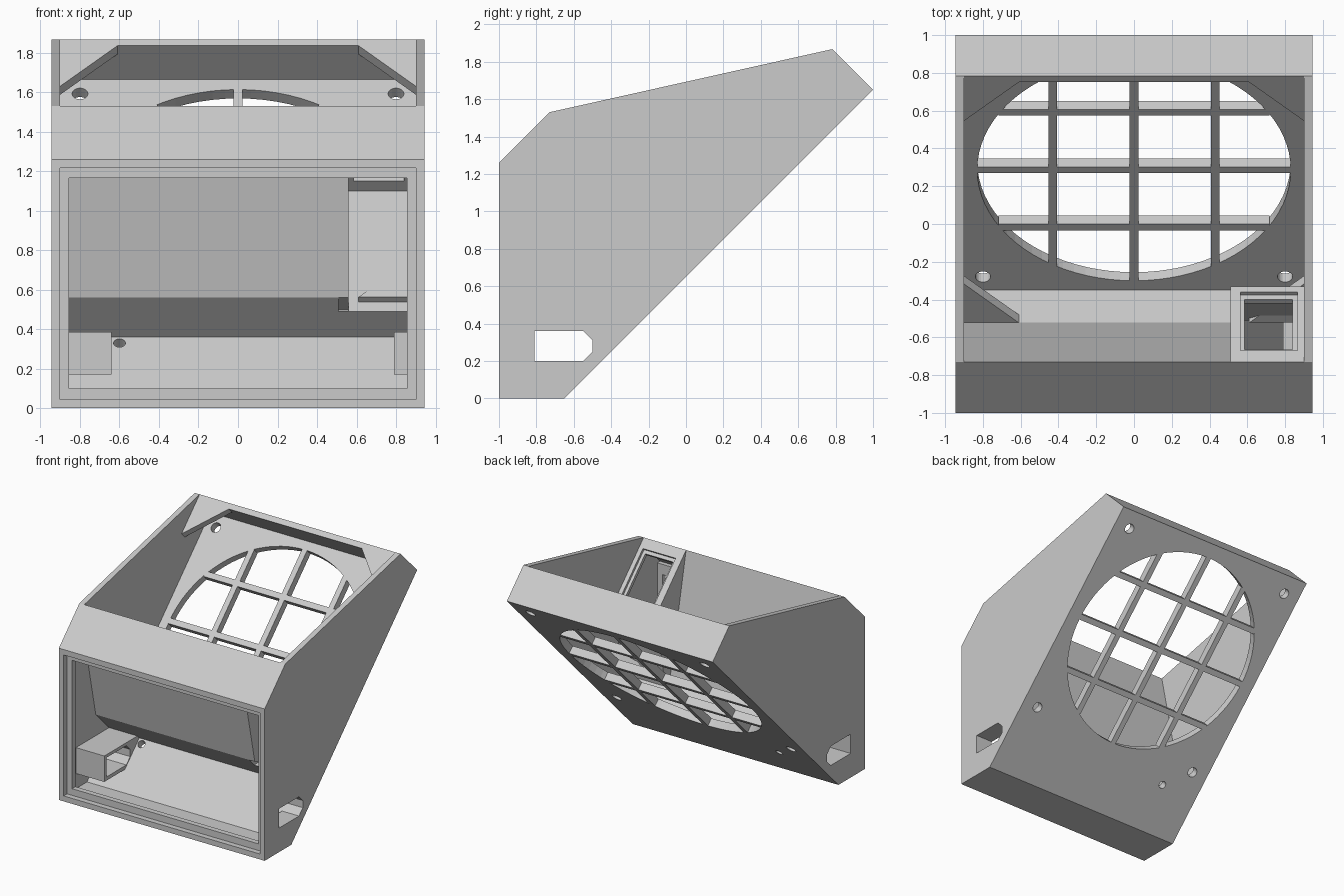
import bpy, bmesh, math

cube = bpy.data.objects.get("Cube")
if cube:
    bpy.data.objects.remove(cube, do_unlink=True)

grey = bpy.data.materials.new("plain_grey")
grey.use_nodes = True
GREY = (0.6, 0.6, 0.6, 1)
grey.diffuse_color = GREY
grey.node_tree.nodes["Principled BSDF"].inputs["Base Color"].default_value = GREY

W, IN = 0.945, 0.90              # outer and inner half widths
BACK, SEAT, RIM = 0.65, 0.74, 1.085   # z - y of outer wall, inner wall, fan box rim
LOW, HIGH = 0.04, 2.586          # y + z of the fan box ends
MID = (LOW + HIGH) / 2
ROOT2 = math.sqrt(2)


def prism(name, ring_a, ring_b):
    """Solid between two matching rings of points."""
    bm = bmesh.new()
    a = [bm.verts.new(p) for p in ring_a]
    b = [bm.verts.new(p) for p in ring_b]
    bm.faces.new(a)
    bm.faces.new(b[::-1])
    for i in range(len(a)):
        j = (i + 1) % len(a)
        bm.faces.new((a[i], b[i], b[j], a[j]))
    bmesh.ops.recalc_face_normals(bm, faces=bm.faces)
    mesh = bpy.data.meshes.new(name)
    bm.to_mesh(mesh)
    bm.free()
    mesh.materials.append(grey)
    obj = bpy.data.objects.new(name, mesh)
    bpy.context.collection.objects.link(obj)
    return obj


def tilt(total, diff):
    """(y, z) from y + z and z - y."""
    return ((total - diff) / 2, (total + diff) / 2)


def across(name, profile, x0, x1):
    """Side profile of (y, z) points extruded along x."""
    return prism(name, [(x0, y, z) for y, z in profile], [(x1, y, z) for y, z in profile])


def slab(name, outline, d0, d1):
    """Outline of (x, y + z) points extruded square to the sloped wall."""
    return prism(name, *[[(x, *tilt(s, d)) for x, s in outline] for d in (d0, d1)])


def disc(x, total, r, n):
    return [(x + r * math.cos(2 * math.pi * i / n),
             total + ROOT2 * r * math.sin(2 * math.pi * i / n)) for i in range(n)]


def box(name, x0, x1, y0, y1, z0, z1):
    return across(name, [(y0, z0), (y1, z0), (y1, z1), (y0, z1)], x0, x1)


def cut(obj, cutters):
    for c in cutters:
        c.hide_render = True
        mod = obj.modifiers.new("cut", 'BOOLEAN')
        mod.operation, mod.solver, mod.object = 'DIFFERENCE', 'EXACT', c
    bpy.context.view_layer.update()
    mesh = bpy.data.meshes.new_from_object(
        obj.evaluated_get(bpy.context.evaluated_depsgraph_get()))
    obj.modifiers.clear()
    obj.data = mesh
    for c in cutters:
        bpy.data.objects.remove(c, do_unlink=True)


# Side walls with port openings and the port sleeves behind them
outer = [(-1, 0), (-0.65, 0), (1, 1.65), tilt(2.65, RIM), (-0.73, 1.53), (-1, 1.26)]
port = [(-0.81, 0.2), (-0.55, 0.2), (-0.5, 0.25), (-0.5, 0.31), (-0.55, 0.36), (-0.81, 0.36)]
sleeve = [(-0.84, 0.17), (-0.56, 0.17), (-0.345, 0.385), (-0.84, 0.385)]
for side, s, reach in (("left", 1, 0.79), ("right", -1, 0.64)):
    wall = across(side + "_wall", outer, s * IN, s * W)
    cut(wall, [across("port_cutter", port, s * 0.5, s * 1.1)])
    tube = across(side + "_port_sleeve", sleeve, s * reach, s * IN)
    cut(tube, [across("port_cutter", port, s * 0.5, s * 1.1)])

# Floor, sloped fan wall, upper end wall
across("floor", [(-1, 0), (-0.65, 0), (-0.695, 0.045), (-1, 0.045)], -IN, IN)
fan_wall = across("fan_wall", [tilt(-0.65, BACK), tilt(2.65, BACK),
                               tilt(2.65, SEAT), tilt(-0.65, SEAT)], -IN, IN)
holes = [disc(0, MID, 0.83, 80), disc(-0.6, -0.08, 0.03, 20)]
holes += [disc(sx * 0.8, MID + sy * 0.8 * ROOT2, 0.04, 24) for sx in (-1, 1) for sy in (-1, 1)]
cut(fan_wall, [slab("hole_cutter", h, 0.4, 0.95) for h in holes])
across("upper_end_wall", [tilt(2.65, SEAT), tilt(2.65, RIM),
                          tilt(HIGH, RIM), tilt(HIGH, SEAT)], -IN, IN)

# Grille bars, each as long as its chord of the round opening
for i, off in enumerate((-0.43, 0, 0.43)):
    half = math.sqrt(0.83 ** 2 - off ** 2) + 0.008
    for name, hx, hs, cx, cs in (("grille_upright", 0.023, half, off, 0),
                                 ("grille_crossbar", half, 0.023, 0, off)):
        lo, hi = MID + (cs - hs) * ROOT2, MID + (cs + hs) * ROOT2
        slab(f"{name}_{i + 1}", [(cx - hx, lo), (cx + hx, lo), (cx + hx, hi), (cx - hx, hi)],
             BACK, SEAT)

# Corner gussets that hold the fan down
for side, s in (("left", 1), ("right", -1)):
    for end, total, step in (("upper", HIGH, -0.41), ("lower", LOW, 0.41)):
        slab(f"{end}_{side}_gusset",
             [(s * IN, total), (s * 0.61, total), (s * IN, total + step)], RIM - 0.086, RIM)

# Front chamfer panel and the stepped frame round the front opening
across("front_chamfer", [(-1, 1.215), (-1, 1.26), (-0.73, 1.53), (-0.77, 1.426),
                         (-0.95, 1.246), (-0.95, 1.215)], -IN, IN)
Y0, Y1 = -0.955, -0.91
box("frame_bottom", -IN, IN, Y0, Y1, 0.045, 0.10)
box("frame_top", -IN, IN, Y0, Y1, 1.165, 1.25)
for side, s in (("left", 1), ("right", -1)):
    box("frame_" + side, s * 0.855, s * IN, Y0, Y1, 0.10, 1.165)

# Divider between the front chamber and the fan chamber
across("divider", [tilt(-0.02, SEAT), (-0.58, 0.56), (-0.78, 1.48), (-0.73, 1.53),
                   tilt(LOW, RIM), tilt(LOW, SEAT)], -IN, 0.51)
across("divider_foot", [tilt(-0.02, SEAT), (-0.51, 0.49), (-0.46, 0.5),
                        tilt(LOW, SEAT)], 0.51, IN)

# Wedge-shaped cable housing at the end of the divider
across("housing_side", [(-0.73, 1.53), (-0.33, 1.13), (-0.46, 0.5),
                        (-0.58, 0.56), (-0.78, 1.48)], 0.51, 0.56)
across("housing_back", [(-0.33, 1.13), (-0.46, 0.5), (-0.51, 0.49), (-0.37, 1.10)], 0.56, IN)
lid = across("housing_lid", [(-0.73, 1.53), (-0.33, 1.13), (-0.37, 1.10), (-0.765, 1.495)],
             0.56, IN)


def slot(y0, y1, x0, x1, depth):
    top, bottom = 0.9, 0.8 - depth
    return across("slot_cutter", [tilt(top, 0.8 - 2 * y0), tilt(top, 0.8 - 2 * y1),
                                  tilt(bottom, 0.8 - 2 * y1), tilt(bottom, 0.8 - 2 * y0)], x0, x1)


cut(lid, [slot(-0.67, -0.36, 0.565, 0.865, 0.03), slot(-0.65, -0.385, 0.585, 0.84, 0.2)])
